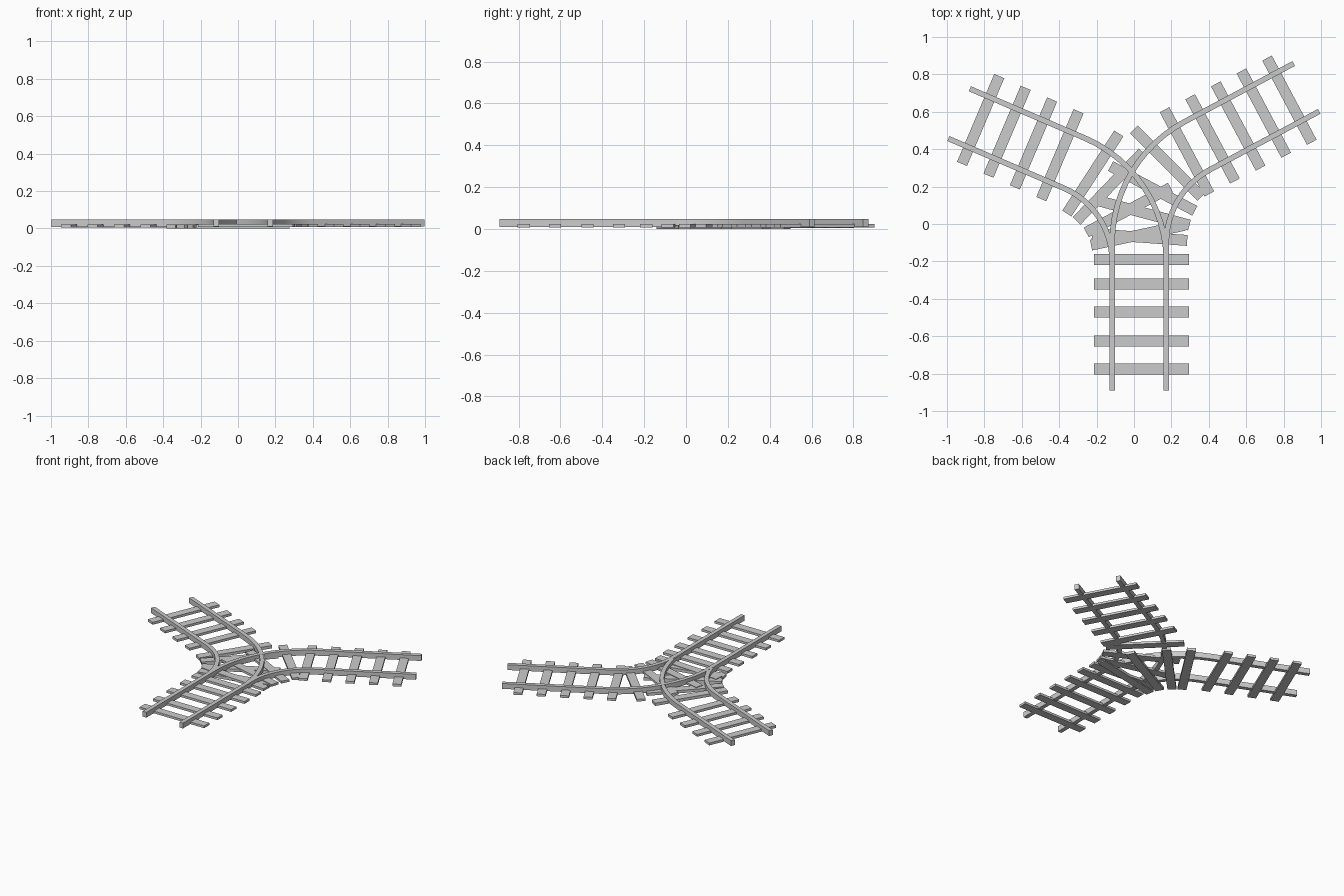
import bpy, bmesh
from math import radians, sin, cos, tan, hypot
from mathutils import Vector, Matrix

if "Cube" in bpy.data.objects:
    bpy.data.objects.remove(bpy.data.objects["Cube"])

CX = 0.028          # centre line of the stem track
HALF_GAUGE = 0.145
RAIL_W = 0.029


def finish(name, bm):
    bmesh.ops.recalc_face_normals(bm, faces=bm.faces)
    me = bpy.data.meshes.new(name)
    bm.to_mesh(me)
    bm.free()
    ob = bpy.data.objects.new(name, me)
    bpy.context.collection.objects.link(ob)
    return ob


def centre_line(start, arc_y, corner_y, turn, end, side, steps=12):
    """Stem, arc and straight branch as (point, heading) pairs."""
    r = (corner_y - arc_y) / tan(turn / 2)
    path = [(Vector((CX, start)), Vector((0, 1)))] if start < arc_y else []
    for i in range(steps + 1):
        a = turn * i / steps
        path.append((Vector((CX + side * r * (1 - cos(a)), arc_y + r * sin(a))),
                     Vector((side * sin(a), cos(a)))))
    path.append((Vector(end), path[-1][1]))
    return path


def rail(name, path, offset, z0, z1):
    """Square rail swept along an offset of the centre line."""
    bm = bmesh.new()
    rings = []
    for p, d in path:
        n = Vector((d.y, -d.x))
        ring = []
        for o, z in ((-1, z0), (1, z0), (1, z1), (-1, z1)):
            q = p + n * (offset + o * RAIL_W / 2)
            ring.append(bm.verts.new((q.x, q.y, z)))
        rings.append(ring)
    for a, b in zip(rings, rings[1:]):
        for i in range(4):
            j = (i + 1) % 4
            bm.faces.new((a[i], a[j], b[j], b[i]))
    bm.faces.new(rings[0])
    bm.faces.new(rings[-1])
    ob = finish(name, bm)
    bpy.ops.object.select_all(action='DESELECT')
    ob.select_set(True)
    bpy.context.view_layer.objects.active = ob
    bpy.ops.object.shade_smooth_by_angle(angle=radians(30))


def sleepers(name, places, z0, z1):
    """One box per (x, y, angle)."""
    bm = bmesh.new()
    for x, y, deg in places:
        m = (Matrix.Translation((x, y, (z0 + z1) / 2)) @ Matrix.Rotation(radians(deg), 4, 'Z')
             @ Matrix.Diagonal((0.51, 0.058, z1 - z0, 1)))
        bmesh.ops.create_cube(bm, size=1, matrix=m)
    finish(name, bm)


# Rails: the right route carries the stem, the left route joins it
right = centre_line(-0.89, -0.10, 0.253, radians(61.9), (0.922, 0.730), 1)
left = centre_line(-0.20, -0.20, 0.176, radians(66.7), (-0.935, 0.590), -1)
for side, label in ((-1, "left"), (1, "right")):
    rail("right_route_rail_" + label, right, side * HALF_GAUGE, 0.010, 0.048)
    rail("left_route_rail_" + label, left, side * HALF_GAUGE, 0.009, 0.047)

# Stem sleepers
sleepers("stem_sleepers", [(0.04, y, 0) for y in (-0.19, -0.32, -0.47, -0.625, -0.775)],
         0.008, 0.024)

# Right branch sleepers, curve then straight
sleepers("right_sleepers",
         [(0.03, -0.07, -4), (0.05, 0.06, -15), (0.10, 0.19, -28), (0.18, 0.326, -45)]
         + [(0.283 + 0.137 * i, 0.386 + 0.069 * i, -62) for i in range(5)], 0.008, 0.024)

# Left branch sleepers, curve slightly lower than the straight
sleepers("left_curve_sleepers",
         [(0.02, -0.06, 12), (-0.03, 0.075, 28), (-0.13, 0.20, 46), (-0.22, 0.27, 57)],
         0.0, 0.020)
sleepers("left_straight_sleepers",
         [(-0.396 - 0.1413 * i, 0.368 + 0.0627 * i, 67) for i in range(4)], 0.005, 0.022)
